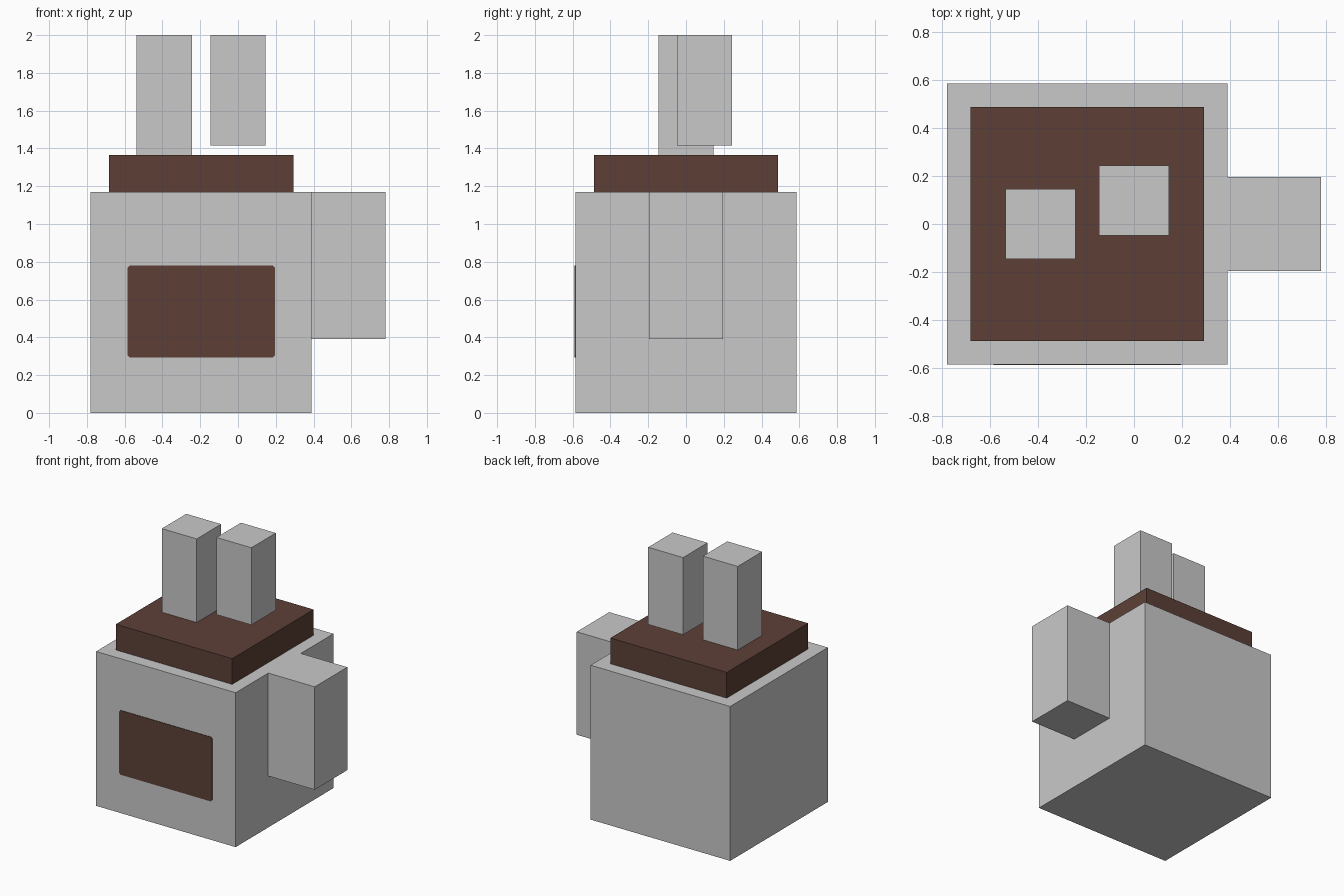
import bpy, bmesh

if "Cube" in bpy.data.objects:
    bpy.data.objects.remove(bpy.data.objects["Cube"])

U = 2 / 20.5  # base unit: the model is 20.5 units tall


def material(name, rgb):
    m = bpy.data.materials.new(name)
    m.diffuse_color = (*rgb, 1)
    m.use_nodes = True
    m.node_tree.nodes["Principled BSDF"].inputs["Base Color"].default_value = m.diffuse_color
    return m


grey = material("light_grey", (0.584, 0.584, 0.584))
brown = material("dark_brown", (0.109, 0.051, 0.038))


def box(name, lo, hi, mat, corner=0):
    """Box between two corners given in units; corner bevels edges along y."""
    bm = bmesh.new()
    bmesh.ops.create_cube(bm, size=1)
    for v in bm.verts:
        v.co = [(hi[i] if v.co[i] > 0 else lo[i]) * U for i in range(3)]
    if corner:
        edges = [e for e in bm.edges
                 if abs(e.verts[0].co.x - e.verts[1].co.x) < 1e-6
                 and abs(e.verts[0].co.z - e.verts[1].co.z) < 1e-6]
        bmesh.ops.bevel(bm, geom=edges, offset=corner * U, segments=1, affect='EDGES')
    mesh = bpy.data.meshes.new(name)
    bm.to_mesh(mesh)
    bm.free()
    mesh.materials.append(mat)
    obj = bpy.data.objects.new(name, mesh)
    bpy.context.collection.objects.link(obj)
    return obj


# Main block and the side handle
box("body", (-8, -6, 0), (4, 6, 12), grey)
box("handle", (4, -2, 4), (8, 2, 12), grey)

# Slab on top
box("top_slab", (-7, -5, 12), (3, 5, 14), brown)

# Two posts; the right one hovers just above the slab
box("left_post", (-5.5, -1.5, 14), (-2.5, 1.5, 20.5), grey)
box("right_post", (-1.5, -0.5, 14.5), (1.5, 2.5, 20.5), grey)

# Thin front panel with slightly clipped corners
box("front_panel", (-6, -6.04, 3), (2, -6, 8), brown, corner=0.12)
